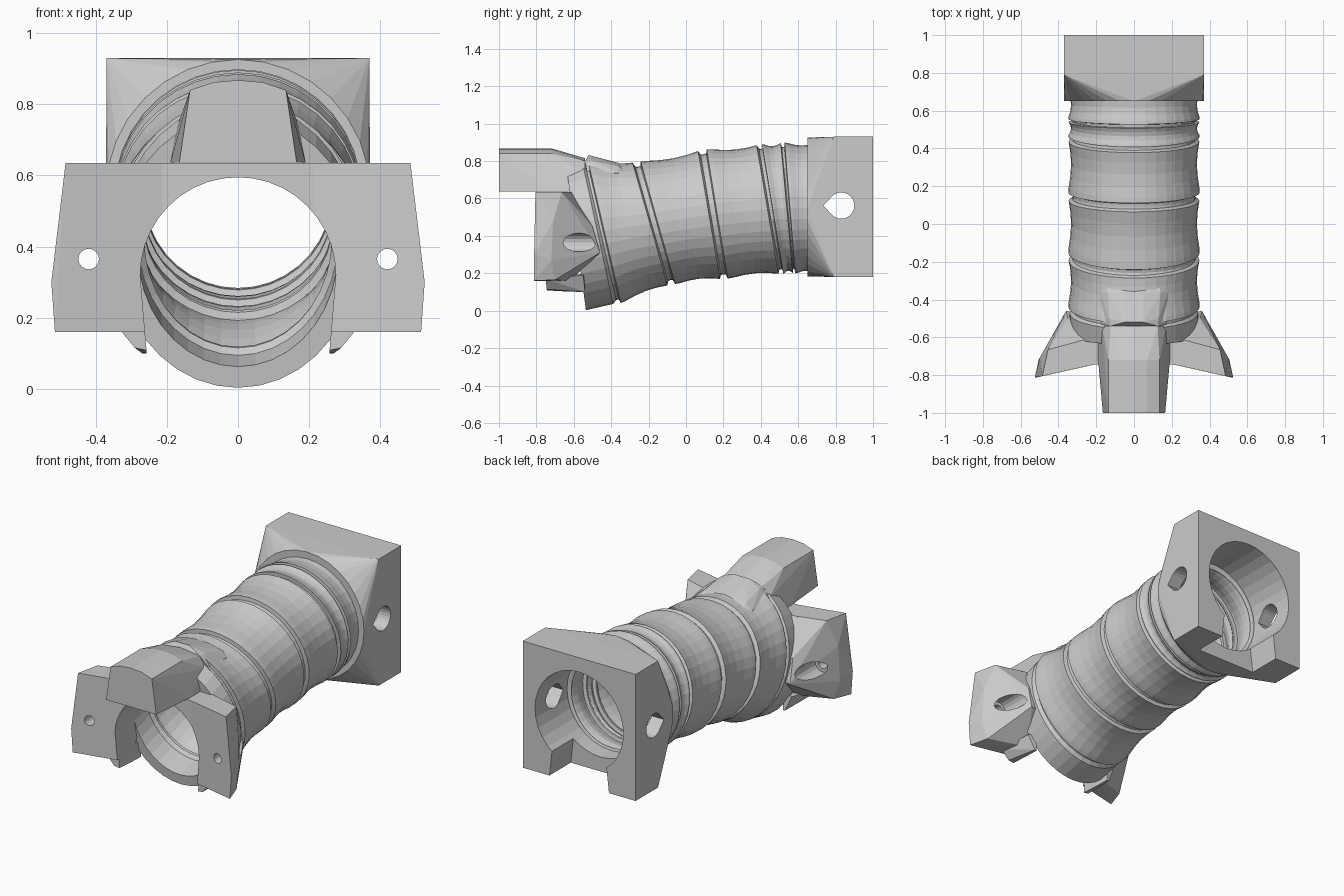
import bpy, bmesh
from math import cos, sin, pi

if "Cube" in bpy.data.objects:
    bpy.data.objects.remove(bpy.data.objects["Cube"])


def finish(bm, name):
    bmesh.ops.recalc_face_normals(bm, faces=bm.faces)
    me = bpy.data.meshes.new(name)
    bm.to_mesh(me)
    bm.free()
    ob = bpy.data.objects.new(name, me)
    bpy.context.collection.objects.link(ob)
    return ob


def hull(name, pts):
    bm = bmesh.new()
    vs = [bm.verts.new(p) for p in pts]
    r = bmesh.ops.convex_hull(bm, input=vs)
    loose = [v for v in bm.verts if not v.link_faces]
    bmesh.ops.delete(bm, geom=loose, context='VERTS')
    bmesh.ops.dissolve_limit(bm, angle_limit=0.01, verts=bm.verts, edges=bm.edges)
    return finish(bm, name)


def ring(cx, cz, r, n=32):
    return [(cx + r * cos(2 * pi * i / n), cz + r * sin(2 * pi * i / n)) for i in range(n)]


def along_y(profile, y0, y1):
    return [(x, y, z) for y in (y0, y1) for x, z in profile]


def cut(ob, pts):
    c = hull("cutter", pts)
    c.hide_render = True
    m = ob.modifiers.new("cut", 'BOOLEAN')
    m.operation, m.solver, m.object = 'DIFFERENCE', 'EXACT', c
    bpy.context.view_layer.objects.active = ob
    bpy.ops.object.modifier_apply(modifier=m.name)
    bpy.data.objects.remove(c)


# Ribbed curved tube: joints give (top y, top z, bottom y, bottom z)
joints = [(-.64, .77, -.535, .003), (-.545, .81, -.37, .04), (-.265, .785, -.08, .147),
          (.09, .853, .20, .177), (.40, .882, .515, .205), (.515, .892, .575, .207),
          (.70, .89, .70, .205)]
rib = [(0, -.017), (.05, -.015), (.07, .007), (.16, .005), (.35, -.004), (.55, -.008),
       (.75, -.004), (.93, .005), (.96, -.015)]
stations = []
for k in range(len(joints) - 1):
    a, b = joints[k], joints[k + 1]
    for t, d in ([(0, 0), (.88, 0)] if k == 0 else rib):
        stations.append(([p + (q - p) * t for p, q in zip(a, b)], d))
stations.append((joints[-1], 0))
N = 36
bm = bmesh.new()


def section(st, d, wall):
    ty, tz, by, bz = st
    cy, cz, hy, hz = (ty + by) / 2, (tz + bz) / 2, (ty - by) / 2, (tz - bz) / 2
    L = (hy * hy + hz * hz) ** .5
    k = (L + d - wall) / L
    rx = .341 + d - wall
    return [bm.verts.new((rx * cos(2 * pi * i / N), cy + hy * k * sin(2 * pi * i / N),
                          cz + hz * k * sin(2 * pi * i / N))) for i in range(N)]


loops = [section(s, d, 0) for s, d in stations]
loops += [section(s, d, .06) for s, d in reversed(stations)]
for j in range(len(loops)):
    p, q = loops[j], loops[(j + 1) % len(loops)]
    for i in range(N):
        bm.faces.new((p[i], p[(i + 1) % N], q[(i + 1) % N], q[i]))
finish(bm, "ribbed_tube")

# Rear square socket, blended from the tube circle
square = [(x, z) for x in (-.37, .37) for z in (.18, .93)]
socket = hull("rear_socket", along_y(square, .79, 1.0) +
              [(x, .65, z) for x, z in ring(0, .555, .371)])
cut(socket, along_y(ring(0, .555, .29), .5, 1.2))
cut(socket, along_y([(-.21, .05), (.21, .05), (.17, .4), (-.17, .4)], .80, 1.2))
# Teardrop cross pin hole
drop = ring(.83, .562, .07, 24) + [(.735, .562)]
cut(socket, [(x, y, z) for x in (-.6, .6) for y, z in drop])

# Front opening shape, open at the bottom
opening = [(.275 * cos(pi * i / 20), .32 + .275 * sin(pi * i / 20)) for i in range(21)]
opening += [(-.25, .1), (.25, .1), (-.24, -.1), (.24, -.1)]

# Front wings with screw holes, and small lower skirts
wing = [(.2, -.742, .635), (.485, -.805, .635), (.525, -.812, .3), (.515, -.812, .16),
        (.2, -.742, .16), (.455, -.665, .635), (.50, -.71, .48), (.505, -.72, .27),
        (.48, -.70, .165), (.36, -.46, .31), (.35, -.50, .45), (.25, -.61, .635),
        (.25, -.62, .16), (.25, -.48, .31), (.25, -.50, .45)]
skirt = [(.335, -.75, .17), (.29, -.745, .115), (.24, -.74, .105), (.24, -.74, .19),
         (.31, -.55, .19), (.27, -.54, .1), (.235, -.54, .1), (.235, -.54, .2)]
for side, s in (("right", 1), ("left", -1)):
    w = hull(side + "_wing", [(s * x, y, z) for x, y, z in wing])
    k = hull(side + "_skirt", [(s * x, y, z) for x, y, z in skirt])
    cut(w, along_y(opening, -1.2, -.2))
    cut(k, along_y(opening, -1.2, -.2))
    cut(w, along_y(ring(s * .42, .365, .029, 16), -1, -.3))
    cut(w, along_y(ring(s * .42, .365, .05, 16), -.68, -.3))

# Bridge over the front opening
bridge = hull("front_bridge", along_y([(-.3, .4), (.3, .4), (.3, .635), (-.3, .635)], -.745, -.62))
cut(bridge, along_y(opening, -1.2, -.2))

# Top bar with a crowned upper face and a sloping rear end
crown = [(-.135, .84), (-.07, .862), (0, .868), (.07, .862), (.135, .84)]
base = [(-.165, .637), (.165, .637)]
bar = along_y(crown + base, -1, -.72)
bar += [(s * .19, y, .637) for s in (-1, 1) for y in (-.72, -.63)]
bar += [(s * .125, -.54, .80) for s in (-1, 1)] + [(0, -.54, .815)]
bar += [(s * .17, -.54, .74) for s in (-1, 1)]
hull("top_bar", bar)

# Fairing that carries the bar onto the tube
hull("top_fairing", [(s * x, y, z) for s in (-1, 1) for x, y, z in
                     [(.125, -.54, .80), (.05, -.52, .832), (.13, -.50, .80), (.175, -.53, .745),
                      (.14, -.36, .77), (.05, -.36, .79), (.18, -.36, .735),
                      (.18, -.30, .70), (.13, -.30, .74)]])
